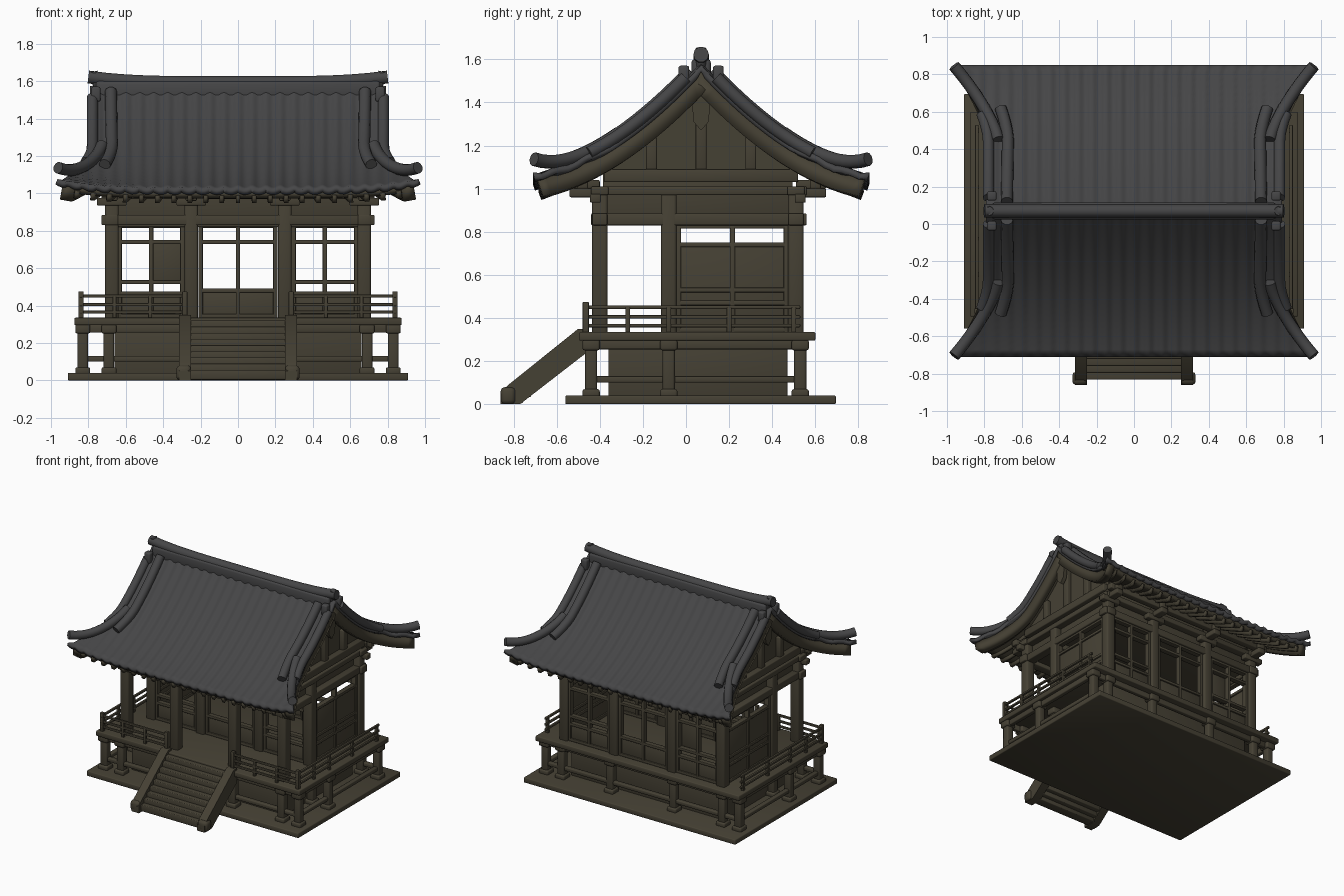
import bpy, bmesh, math
from mathutils import Matrix, Vector

cube = bpy.data.objects.get("Cube")
if cube:
    bpy.data.objects.remove(cube, do_unlink=True)


def material(name, rgb):
    m = bpy.data.materials.new(name)
    m.use_nodes = True
    m.diffuse_color = (*rgb, 1)
    b = m.node_tree.nodes["Principled BSDF"]
    b.inputs["Base Color"].default_value = (*rgb, 1)
    b.inputs["Roughness"].default_value = 0.8
    return m


WOOD = material("dark brown wood", (0.06, 0.052, 0.034))
TILE = material("charcoal tile", (0.06, 0.06, 0.062))
MID = 0.07        # y of the ridge
EAVE = 0.78       # distance from ridge to eave


def finish(name, bm, mat, angle=40):
    bmesh.ops.recalc_face_normals(bm, faces=bm.faces) if name[0] != "_" else None
    me = bpy.data.meshes.new(name.strip("_"))
    bm.to_mesh(me)
    bm.free()
    ob = bpy.data.objects.new(name.strip("_"), me)
    bpy.context.collection.objects.link(ob)
    me.materials.append(mat)
    smooth(ob, angle)
    return ob


def smooth(ob, angle=40):
    bpy.ops.object.select_all(action='DESELECT')
    ob.select_set(True)
    bpy.context.view_layer.objects.active = ob
    bpy.ops.object.shade_smooth_by_angle(angle=math.radians(angle))


def boxes(name, items, mat=WOOD, bevel=0.006):
    """Each item is (x0, x1, y0, y1, z0, z1)."""
    bm = bmesh.new()
    for x0, x1, y0, y1, z0, z1 in items:
        c = Vector((x0 + x1, y0 + y1, z0 + z1)) / 2
        size = Matrix.Diagonal((abs(x1 - x0), abs(y1 - y0), abs(z1 - z0), 1))
        bmesh.ops.create_cube(bm, size=1, matrix=Matrix.Translation(c) @ size)
    bmesh.ops.bevel(bm, geom=bm.edges[:], offset=bevel, segments=2, profile=0.5, affect='EDGES')
    return finish(name, bm, mat, 60)


def bar(axis, a0, a1, pos, thick, z0, z1):
    """Box running along the x or y axis, centred on pos across it."""
    p0, p1 = pos - thick / 2, pos + thick / 2
    return (a0, a1, p0, p1, z0, z1) if axis == 'x' else (p0, p1, a0, a1, z0, z1)


def prism(name, yz, xs, mat=WOOD):
    """Extrude a y-z outline between each pair of x values."""
    bm = bmesh.new()
    for x0, x1 in xs:
        f = bm.faces.new([bm.verts.new((x0, y, z)) for y, z in yz])
        r = bmesh.ops.extrude_face_region(bm, geom=[f])
        vs = [v for v in r["geom"] if isinstance(v, bmesh.types.BMVert)]
        bmesh.ops.translate(bm, verts=vs, vec=(x1 - x0, 0, 0))
    return finish(name, bm, mat)


def tubes(name, paths, radius, mat):
    cu = bpy.data.curves.new(name, 'CURVE')
    cu.dimensions = '3D'
    cu.bevel_depth, cu.bevel_resolution, cu.use_fill_caps = radius, 3, True
    for pts in paths:
        sp = cu.splines.new('POLY')
        sp.points.add(len(pts) - 1)
        for p, co in zip(sp.points, pts):
            p.co = (*co, 1)
    cu.materials.append(mat)
    ob = bpy.data.objects.new(name, cu)
    bpy.context.collection.objects.link(ob)
    bpy.ops.object.select_all(action='DESELECT')
    ob.select_set(True)
    bpy.context.view_layer.objects.active = ob
    bpy.ops.object.convert(target='MESH')
    smooth(bpy.context.view_layer.objects.active)


# Curved roof surface: u across, t along the slope, gable edges flare at the corners
def roof(u, t, off=0.0, wave=0.0):
    d = abs(t)
    flare = max(0, (d - 0.38) / (EAVE - 0.38)) ** 1.5
    x = u * (0.79 + 0.175 * flare)
    z = 1.58 - 1.1 * d + 0.5 * d * d + 0.045 * abs(u) ** 5 * (d / EAVE) ** 3
    return Vector((x, MID + t, z + off + wave * math.cos(2 * math.pi * x / 0.075)))


def sheet(name, strips, spans, nu, nt, off, thick, mat, wave=0.0):
    bm = bmesh.new()
    for u0, u1 in strips:
        for t0, t1 in spans:
            g = [[bm.verts.new(roof(u0 + (u1 - u0) * i / nu, t0 + (t1 - t0) * j / nt, off, wave))
                  for j in range(nt + 1)] for i in range(nu + 1)]
            for i in range(nu):
                for j in range(nt):
                    bm.faces.new((g[i][j], g[i + 1][j], g[i + 1][j + 1], g[i][j + 1]))
    ob = finish("_" + name, bm, mat)
    m = ob.modifiers.new("thickness", 'SOLIDIFY')
    m.thickness, m.offset = thick, -1


def slope_path(s, u0, u1, d0, d1, off, rise=0.0, n=12):
    return [roof(u0 + (u1 - u0) * k / n, s * (d0 + (d1 - d0) * k / n), off + rise * (k / n) ** 4)
            for k in range(n + 1)]


SIDES = (-1, 1)
CORNERS = [(a, b) for a in SIDES for b in SIDES]
sheet("roof_tiles", [(-1, 1)], [(-EAVE, EAVE)], 170, 40, 0, 0.03, TILE, 0.007)
sheet("roof_soffit", [(-0.975, 0.975)], [(-0.75, 0.75)], 24, 40, -0.03, 0.035, WOOD)
sheet("bargeboards", [(-0.985, -0.92), (0.92, 0.985)], [(-0.76, 0.76)], 2, 40, -0.025, 0.085, WOOD)
rafters = [(k / 11 - 0.012, k / 11 + 0.012) for k in range(-10, 11)]
sheet("rafters", rafters, [(-0.755, -0.42), (0.42, 0.755)], 1, 5, -0.05, 0.04, WOOD)

# Roof ridges
boxes("ridge_wall", [(-0.76, 0.76, MID - 0.045, MID + 0.045, 1.5, 1.6)], TILE, 0.015)
tubes("ridge_cap", [[(x / 10, MID, 1.592 + 0.03 * abs(x / 8) ** 4) for x in range(-8, 9)]], 0.036, TILE)
tubes("ridge_finials", [[(a * 0.74, MID, 1.56), (a * 0.765, MID, 1.61), (a * 0.775, MID, 1.65)] for a in SIDES],
      0.025, TILE)
tubes("descending_ridges", [slope_path(s, a * 0.86, a * 0.85, 0.05, 0.55, 0.02) for a, s in CORNERS], 0.032, TILE)
tubes("gable_edge_ridges", [slope_path(s, a * 0.985, a * 0.985, 0.07, 0.52, 0.01) for a, s in CORNERS], 0.03, TILE)
tubes("corner_ridges", [slope_path(s, a * 0.92, a, 0.38, 0.775, 0.02, 0.045) for a, s in CORNERS], 0.032, TILE)
boxes("ridge_end_tiles", [(a * 0.76 - 0.025, a * 0.76 + 0.025, y - 0.025, y + 0.025, 1.49, 1.57)
                          for a in SIDES for y in (MID - 0.08, MID + 0.08)], TILE, 0.01)

# Gable walls with struts and pendant
arch = [(MID + t / 20, roof(0, t / 20).z - 0.055) for t in range(-9, 10)]
prism("gable_walls", [(MID - 0.45, 1.05)] + arch + [(MID + 0.45, 1.05)], [(-0.68, -0.64), (0.64, 0.68)])
boxes("gable_timbers", [bar('y', -0.38, 0.52, a * 0.69, 0.07, 1.03, 1.09) for a in SIDES] +
      [bar('y', y - 0.025, y + 0.025, a * 0.69, 0.05, 1.08, top) for a in SIDES
       for y, top in ((-0.16, 1.24), (MID, 1.4), (0.3, 1.24))])
prism("gable_pendants", [(MID - 0.045, 1.43), (MID - 0.035, 1.31), (MID, 1.27), (MID + 0.035, 1.31), (MID + 0.045, 1.43)],
      [(-0.76, -0.73), (0.73, 0.76)])

# Upper walls, beams and brackets
FRONT, DOOR, BACK = -0.4, -0.08, 0.51
COLS = (-0.675, -0.25, 0.25, 0.675)
boxes("upper_walls", [(-0.66, 0.66, -0.385, 0.495, 0.86, 1.07)])
beams = []
for z0, z1, w in ((0.83, 0.885, 0.07), (0.97, 1.01, 0.08)):
    beams += [bar('x', -0.73, 0.73, y, w, z0, z1) for y in (FRONT, BACK)]
    beams += [bar('y', -0.44, 0.56, a * 0.675, w, z0, z1) for a in SIDES]
beams += [bar('x', -0.74, 0.74, y, 0.05, 1.0, 1.045) for y in (-0.48, 0.6)]
beams += [bar('x', -0.66, 0.66, DOOR, 0.06, 0.82, 0.87)]
boxes("wall_beams", beams)
boxes("brackets", [(x - 0.03, x + 0.03, y, y + s * 0.14, z, z + 0.04) for x in COLS
                   for y, s in ((FRONT, -1), (BACK, 1)) for z in (0.96, 1.0)])
boxes("bracket_arms", [bar('x', x - 0.08, x + 0.08, y, 0.05, 0.935, 0.975) for x in COLS for y in (-0.42, 0.53)])

# Columns
boxes("columns", [(x - 0.036, x + 0.036, y - 0.036, y + 0.036, 0.32, 1.0) for x in COLS
                  for y in (FRONT, DOOR, BACK)], WOOD, 0.012)


# Lattice screens and doors
def screen(axis, a0, a1, pos, heights, solid_to):
    mid = (a0 + a1) / 2
    out = [bar(axis, a - 0.012, a + 0.012, pos, 0.04, 0.33, 0.84) for a in (a0 + 0.01, mid, a1 - 0.01)]
    out += [bar(axis, a0, a1, pos, 0.04, z - 0.011, z + 0.011) for z in heights]
    return out + [bar(axis, a0, a1, pos, 0.018, 0.33, solid_to)]


lattice = []
for y in (DOOR, BACK):
    lattice += screen('x', -0.21, 0.21, y, (0.345, 0.48, 0.74, 0.825), 0.48)
    for a in SIDES:
        lattice += screen('x', a * 0.465 - 0.178, a * 0.465 + 0.178, y, (0.345, 0.465, 0.525, 0.74, 0.825), 0.46)
for a in SIDES:
    lattice += screen('y', DOOR + 0.035, BACK - 0.035, a * 0.675, (0.345, 0.47, 0.53, 0.74, 0.825), 0.74)
lattice.append(bar('x', -0.46, -0.3, BACK - 0.03, 0.018, 0.52, 0.74))
boxes("lattice_screens", lattice, WOOD, 0.004)

# Base slab, raised floor and the structure below it
boxes("base_slab", [(-0.91, 0.91, -0.56, 0.695, 0, 0.04)])
boxes("veranda_floor", [(-0.875, 0.875, -0.495, 0.6, 0.295, 0.335)])
boxes("underfloor_walls", [(-0.66, 0.66, -0.36, 0.47, 0.03, 0.3)])
posts, rails = [], []
for x in (-0.83, -0.69, -0.27, 0.27, 0.69, 0.83):
    for y in (-0.44, -0.08, 0.53):
        if y != -0.08 or abs(x) > 0.5:
            for w, z0, z1 in ((0.028, 0.03, 0.3), (0.04, 0.03, 0.07), (0.04, 0.25, 0.3)):
                posts.append((x - w, x + w, y - w, y + w, z0, z1))
for z0, z1 in ((0.1, 0.13), (0.255, 0.3)):
    rails += [bar('x', -0.83, 0.83, y, 0.035, z0, z1) for y in (-0.44, 0.53)]
    rails += [bar('y', -0.44, 0.53, a * 0.83, 0.035, z0, z1) for a in SIDES]
boxes("veranda_posts", posts, WOOD, 0.01)
boxes("veranda_rails", rails)

# Stairs with side stringers
treads = []
for k in range(9):
    y, z = -0.49 - 0.037 * k, 0.335 - 0.033 * k
    treads.append((-0.26, 0.26, y - 0.045, y + 0.03, max(z - 0.07, 0.005), z - 0.015))
boxes("stair_treads", treads, WOOD, 0.005)
stringer = [(-0.46, 0.35), (-0.5, 0.35), (-0.83, 0.085), (-0.86, 0.05), (-0.86, 0.0), (-0.77, 0.0), (-0.46, 0.24)]
prism("stair_stringers", stringer, [(-0.315, -0.25), (0.25, 0.315)])
boxes("stringer_feet", [(a * 0.29 - 0.04, a * 0.29 + 0.04, -0.86, -0.79, 0, 0.08) for a in SIDES], WOOD, 0.02)

# Veranda railing on the front and both sides
rail = []
for a in SIDES:
    for z in (0.365, 0.405, 0.45):
        rail.append(bar('x', a * 0.28, a * 0.85, -0.465, 0.018, z - 0.008, z + 0.008))
        rail.append(bar('y', -0.48, 0.53, a * 0.84, 0.018, z - 0.008, z + 0.008))
    rail += [(a * x - 0.014, a * x + 0.014, -0.479, -0.451, 0.32, 0.475) for x in (0.285, 0.84)]
    rail += [(a * x - 0.01, a * x + 0.01, -0.475, -0.455, 0.32, 0.45) for x in (0.47, 0.66)]
    rail += [bar('y', y - 0.011, y + 0.011, a * 0.84, 0.022, 0.32, 0.45) for y in (-0.27, -0.08, 0.2, 0.5)]
boxes("veranda_railing", rail, WOOD, 0.004)
